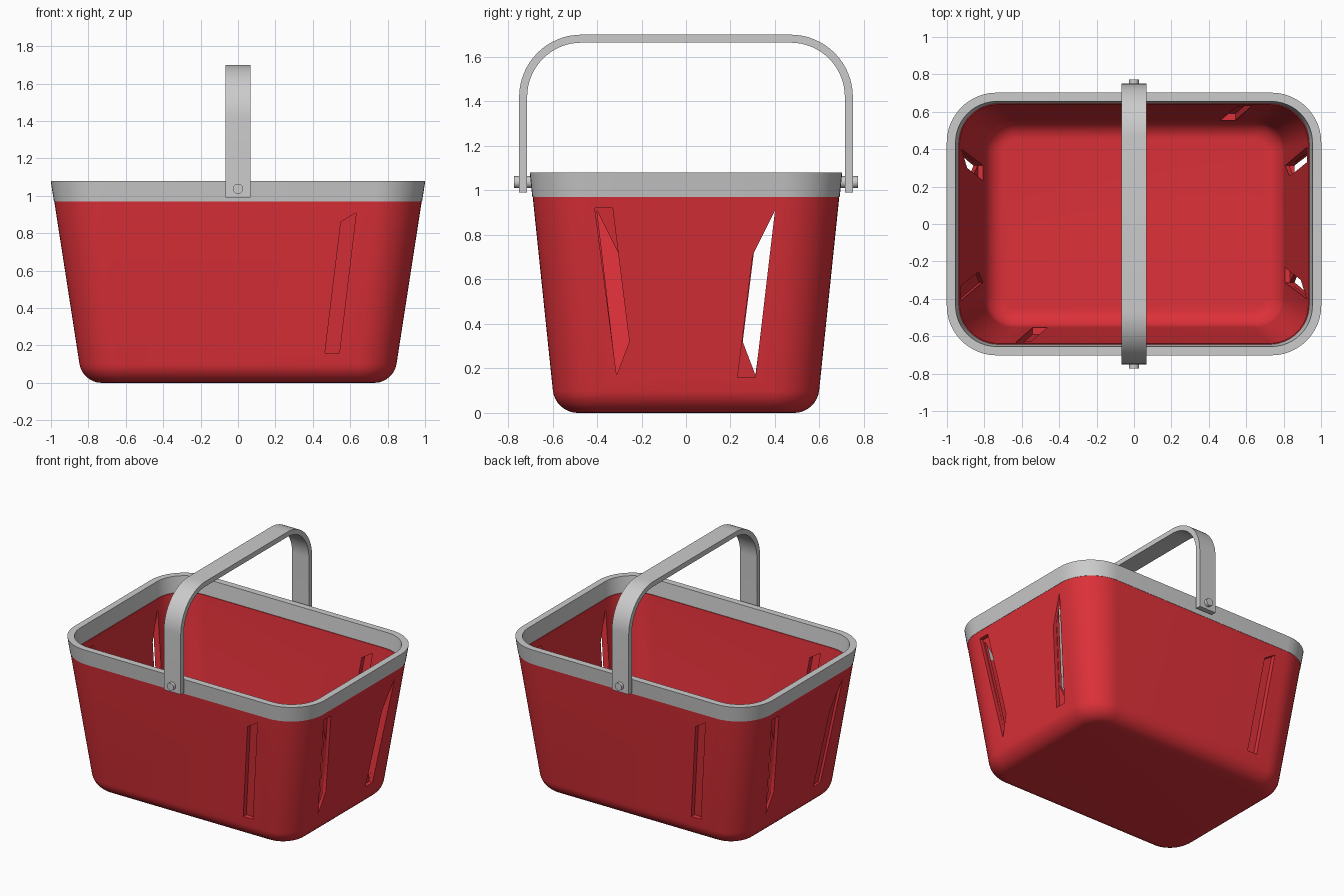
import bpy, bmesh, math

if "Cube" in bpy.data.objects:
    bpy.data.objects.remove(bpy.data.objects["Cube"])

def finish(name, bm, mat=None):
    bmesh.ops.recalc_face_normals(bm, faces=bm.faces)
    me = bpy.data.meshes.new(name)
    bm.to_mesh(me)
    bm.free()
    ob = bpy.data.objects.new(name, me)
    bpy.context.collection.objects.link(ob)
    if mat:
        me.materials.append(mat)
    return ob

def activate(ob):
    bpy.ops.object.select_all(action='DESELECT')
    bpy.context.view_layer.objects.active = ob
    ob.select_set(True)

def smooth(ob):
    activate(ob)
    bpy.ops.object.shade_smooth_by_angle(angle=math.radians(30))

# Half sizes of the tapered outer wall at a height
def wall_x(z): return 0.832 + 0.155 * z
def wall_y(z): return 0.588 + 0.104 * z

def ring(bm, z, inset):
    hx, hy = wall_x(z) - inset, wall_y(z) - inset
    r = max(0.2 + 0.06 * z - inset, 0.03)
    verts = []
    for q, (sx, sy) in enumerate([(1, 1), (-1, 1), (-1, -1), (1, -1)]):
        for i in range(13):
            a = math.pi / 2 * (q + i / 12)
            verts.append(bm.verts.new((sx * (hx - r) + r * math.cos(a),
                                       sy * (hy - r) + r * math.sin(a), z)))
    return verts

def bridge(bm, a, b):
    n = len(a)
    for i in range(n):
        bm.faces.new((a[i], a[(i + 1) % n], b[(i + 1) % n], b[i]))

def fillet(z0, r, base):
    return [(z0 + r - r * math.cos(t), base + r - r * math.sin(t))
            for t in (math.pi / 2 * i / 8 for i in range(9))]

red = bpy.data.materials.new("red_plastic")
red.diffuse_color = (0.72, 0.03, 0.04, 1)
red.use_nodes = True
red.node_tree.nodes["Principled BSDF"].inputs["Base Color"].default_value = red.diffuse_color

# Basket body: outer and inner skin with rounded floor edges
T = 0.05
bm = bmesh.new()
prof = fillet(0, 0.1, 0) + [(0.97, 0), (0.97, T)] + fillet(0.045, 0.09, T)[::-1]
rings = [ring(bm, z, i) for z, i in prof]
for a, b in zip(rings, rings[1:]):
    bridge(bm, a, b)
bm.faces.new(rings[0])
bm.faces.new(rings[-1])
basket = finish("basket_body", bm, red)

# Slanted slot recesses, cut from the outside or the inside of the wall
def cut(side, sx, sy, quad, d0, d1):
    bm = bmesh.new()
    loops = []
    for d in (d0, d1):
        loop = []
        for u, z in quad:
            p = (wall_x(z) + d, u) if side == 'x' else (u, wall_y(z) + d)
            loop.append(bm.verts.new((sx * p[0], sy * p[1], z)))
        loops.append(loop)
        bm.faces.new(loop)
    bridge(bm, *loops)
    cutter = finish("slot_cutter", bm)
    cutter.hide_render = True
    mod = basket.modifiers.new("slot", 'BOOLEAN')
    mod.operation, mod.solver, mod.object = 'DIFFERENCE', 'EXACT', cutter
    activate(basket)
    bpy.ops.object.modifier_apply(modifier=mod.name)
    bpy.data.objects.remove(cutter)

low = [(0.232, 0.16), (0.312, 0.16), (0.40, 0.91), (0.30, 0.71)]
high = [(0.255, 0.32), (0.312, 0.17), (0.41, 0.92), (0.33, 0.92)]
long_slot = [(0.465, 0.16), (0.542, 0.16), (0.632, 0.91), (0.55, 0.86)]
for sx in (1, -1):
    for sy in (1, -1):
        same = sx == sy
        gap = 0.006 if (sx, sy) == (-1, -1) else -0.003
        cut('x', sx, sy, low if same else high, 0.05, -T / 2 + gap)
        cut('x', sx, sy, high if same else low, -0.1, -T / 2 - gap)
        if same:
            cut('y', sx, sy, long_slot, -0.1, -0.015)
        else:
            cut('y', sx, sy, long_slot, 0.05, -0.035)
smooth(basket)

# Rim band
bm = bmesh.new()
rings = [ring(bm, z, i) for z, i in [(0.97, -0.002), (1.08, -0.002), (1.08, 0.045), (0.97, 0.045)]]
for i in range(4):
    bridge(bm, rings[i], rings[(i + 1) % 4])
smooth(finish("rim", bm))

# Carrying handle: flat strip bent over the basket
def arch(off):
    r = 0.28
    pts = [(0.75 - off, 0.99)]
    for c, start in ((0.47, 0), (-0.47, math.pi / 2)):
        for i in range(17):
            a = start + math.pi / 2 * i / 16
            pts.append((c + (r - off) * math.cos(a), 1.42 + (r - off) * math.sin(a)))
    return pts + [(-0.75 + off, 0.99)]

bm = bmesh.new()
loops = [[bm.verts.new((x, y, z)) for y, z in arch(off)]
         for x, off in [(-0.067, 0), (0.067, 0), (0.067, 0.036), (-0.067, 0.036)]]
for k in range(4):
    a, b = loops[k], loops[(k + 1) % 4]
    for i in range(len(a) - 1):
        bm.faces.new((a[i], a[i + 1], b[i + 1], b[i]))
for end in (0, -1):
    bm.faces.new([l[end] for l in loops])
smooth(finish("handle", bm))

# Pivot pins
for s, name in ((1, "back_pin"), (-1, "front_pin")):
    bpy.ops.mesh.primitive_cylinder_add(vertices=32, radius=0.027, depth=0.1,
                                        location=(0, s * 0.723, 1.037),
                                        rotation=(math.pi / 2, 0, 0))
    bpy.context.object.name = name
    smooth(bpy.context.object)
